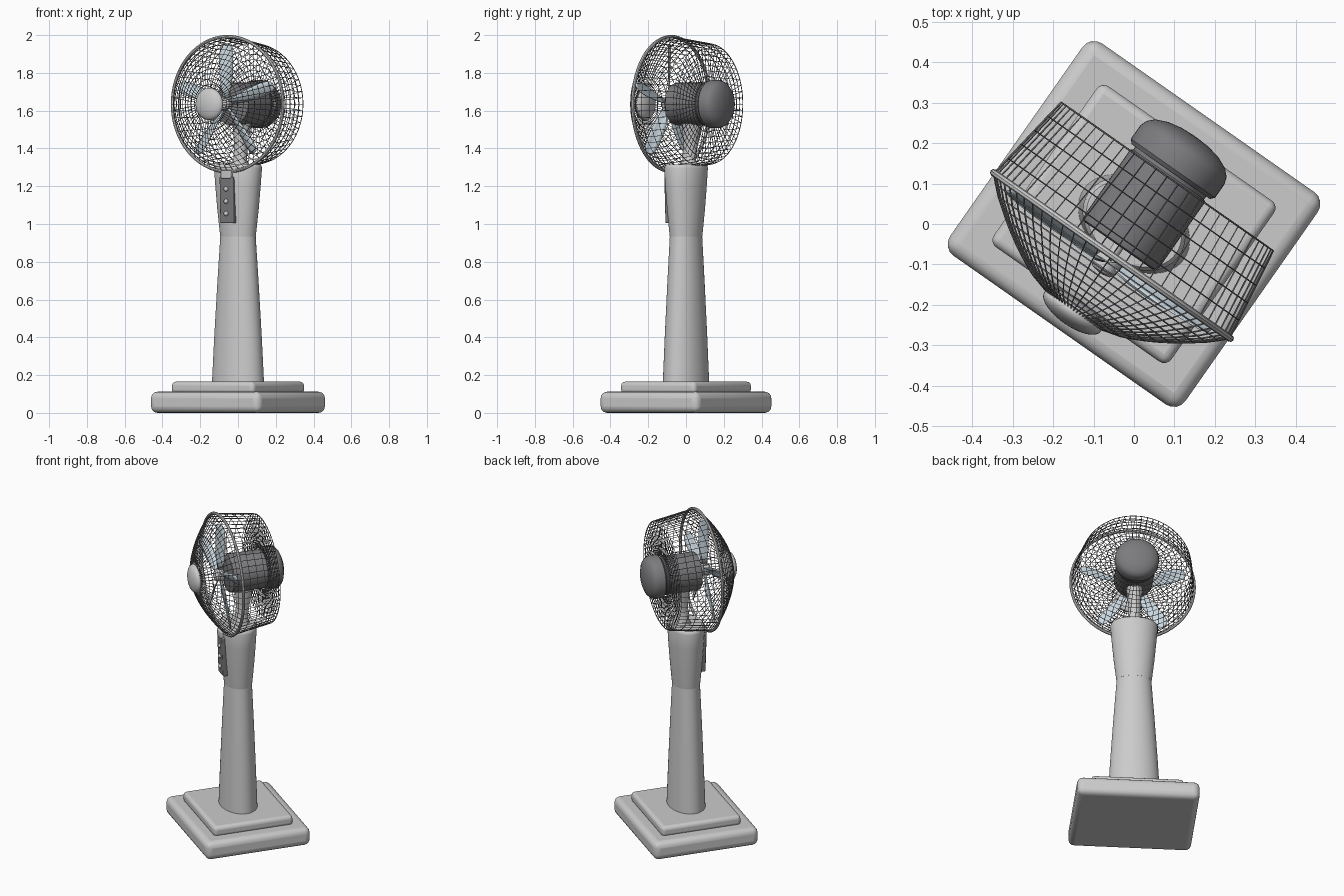
import bpy, bmesh, math
from mathutils import Matrix, Vector

if "Cube" in bpy.data.objects:
    bpy.data.objects.remove(bpy.data.objects["Cube"])

TURN = Matrix.Rotation(math.radians(-35), 4, 'Z')   # whole fan is turned on the floor
HUB_Z = 1.635


def material(name, rgb):
    m = bpy.data.materials.new(name)
    m.diffuse_color = (*rgb, 1)
    m.use_nodes = True
    m.node_tree.nodes["Principled BSDF"].inputs["Base Color"].default_value = m.diffuse_color
    return m


DARK = material("dark_grey", (0.2, 0.2, 0.21))
BLADE = material("pale_blue", (0.62, 0.72, 0.78))


def finish(name, bm, mat=None, smooth=True, bevel=0.0, segments=4):
    """Turn a bmesh into a named, shaded object."""
    bmesh.ops.recalc_face_normals(bm, faces=bm.faces)
    me = bpy.data.meshes.new(name)
    bm.to_mesh(me)
    bm.free()
    ob = bpy.data.objects.new(name, me)
    bpy.context.collection.objects.link(ob)
    ob.matrix_basis = TURN
    if mat:
        me.materials.append(mat)
    if bevel:
        mod = ob.modifiers.new("bevel", 'BEVEL')
        mod.width, mod.segments = bevel, segments
    if smooth:
        bpy.context.view_layer.objects.active = ob
        bpy.ops.object.select_all(action='DESELECT')
        ob.select_set(True)
        bpy.ops.object.shade_smooth_by_angle(angle=math.radians(35))
    return ob


def skin(rings, caps):
    """Bridge rings of points into a tube; a grid with closed loops."""
    bm = bmesh.new()
    vs = [[bm.verts.new(p) for p in ring] for ring in rings]
    n = len(vs[0])
    for a, b in zip(vs, vs[1:]):
        for i in range(n):
            j = (i + 1) % n
            bm.faces.new((a[i], a[j], b[j], b[i]))
    if caps:
        bm.faces.new(vs[0])
        bm.faces.new(vs[-1])
    return bm


def loft(sections, n=48):
    """Upright elliptical tube from (z, half width, half depth, y centre)."""
    return skin([[(a * math.cos(math.tau * i / n), y + b * math.sin(math.tau * i / n), z)
                  for i in range(n)] for z, a, b, y in sections], True)


def lathe(profile, n=48, caps=True):
    """Revolve (radius, y) points around the fan axis."""
    return skin([[(r * math.cos(math.tau * i / n), y, HUB_Z + r * math.sin(math.tau * i / n))
                  for i in range(n)] for r, y in profile], caps)


def box(size, loc, tilt=0.0):
    bm = bmesh.new()
    m = Matrix.Translation(loc) @ Matrix.Rotation(tilt, 4, 'X') @ Matrix.Diagonal((*size, 1))
    bmesh.ops.create_cube(bm, size=1, matrix=m)
    return bm


# Stepped base
finish("base_lower", box((0.71, 0.64, 0.112), (0, 0, 0.056)), bevel=0.035)
finish("base_upper", box((0.535, 0.485, 0.065), (0, 0, 0.133)), bevel=0.022)

# Column and flared control housing
finish("column", loft([(0.15, 0.152, 0.106, 0), (0.40, 0.138, 0.098, 0),
                       (0.70, 0.118, 0.087, 0), (0.945, 0.1, 0.077, 0)]))
finish("control_housing", loft([(0.935, 0.101, 0.078, 0), (0.96, 0.104, 0.081, 0),
                                (1.08, 0.118, 0.091, 0), (1.2, 0.129, 0.099, 0),
                                (1.295, 0.137, 0.104, 0), (1.308, 0.134, 0.101, 0),
                                (1.315, 0.127, 0.095, 0)]))

# Control panel with buttons, and the guard clip above it
finish("control_panel", box((0.085, 0.035, 0.245), (0, -0.092, 1.127), 0.03), DARK, bevel=0.006)
for i in range(3):
    bm = bmesh.new()
    bmesh.ops.create_uvsphere(bm, u_segments=16, v_segments=10, radius=0.013,
                              matrix=Matrix.Translation((0, -0.11, 1.055 + 0.065 * i)))
    finish(f"button_{i + 1}", bm)
finish("guard_clip", box((0.065, 0.035, 0.045), (0, -0.1, 1.263)), bevel=0.006)

# Neck carrying the motor
finish("neck", loft([(1.31, 0.05, 0.05, 0.02), (1.34, 0.036, 0.036, 0.02),
                     (1.43, 0.036, 0.04, 0.03), (1.55, 0.05, 0.06, 0.04)], 32))

# Motor body, rounded rear cap and shaft
finish("motor_body", lathe([(0.1, -0.066), (0.11, -0.062), (0.113, -0.05), (0.113, 0.145),
                            (0.107, 0.149), (0.107, 0.175)]), DARK)
finish("motor_cap", lathe([(0.118, 0.158), (0.127, 0.168), (0.127, 0.208), (0.121, 0.226),
                           (0.105, 0.242), (0.075, 0.255), (0.04, 0.262), (0.005, 0.264)]), DARK)
finish("shaft", lathe([(0.014, -0.14), (0.014, -0.05)], 20))
finish("blade_hub", lathe([(0.006, -0.147), (0.026, -0.143), (0.035, -0.132),
                           (0.035, -0.095), (0.03, -0.09)], 32))

# Five twisted blades
STATIONS = [(0.025, 0.016, 45), (0.09, 0.028, 38), (0.17, 0.036, 32),
            (0.25, 0.038, 26), (0.3, 0.032, 23), (0.318, 0.018, 22)]
for k in range(5):
    bm = bmesh.new()
    spin = Matrix.Rotation(-math.tau * k / 5, 3, 'Y')
    grid = []
    for r, half, pitch in STATIONS:
        c, s = math.cos(math.radians(pitch)), math.sin(math.radians(pitch))
        grid.append([bm.verts.new(spin @ Vector((t * half * c, -0.115 + t * half * s + 0.006 * t * t, r))
                                  + Vector((0, 0, HUB_Z))) for t in (-1, -0.5, 0, 0.5, 1)])
    for a, b in zip(grid, grid[1:]):
        for i in range(4):
            bm.faces.new((a[i], a[i + 1], b[i + 1], b[i]))
    ob = finish(f"blade_{k + 1}", bm, BLADE)
    ob.modifiers.new("thickness", 'SOLIDIFY').thickness = 0.004


# Wire guards: revolved grids turned into wires
def resample(points, count):
    """Even steps along a profile."""
    pts = [Vector(p) for p in points]
    lens = [(b - a).length for a, b in zip(pts, pts[1:])]
    out = []
    for i in range(count + 1):
        d, k = sum(lens) * i / count, 0
        while k < len(lens) - 1 and d > lens[k]:
            d -= lens[k]
            k += 1
        out.append(pts[k].lerp(pts[k + 1], min(1, d / lens[k])))
    return out


def guard(name, profile):
    ob = finish(name, lathe(profile, 60, False), DARK, smooth=False)
    mod = ob.modifiers.new("wires", 'WIREFRAME')
    mod.thickness = 0.0045
    mod.use_even_offset = False
    mod.use_boundary = True


guard("front_guard", resample([(0.357, -0.095), (0.318, -0.133), (0.255, -0.18),
                               (0.2, -0.214), (0.14, -0.244), (0.075, -0.262)], 11))
guard("rear_guard", resample([(0.355, -0.093), (0.32, 0.143)], 5)
      + resample([(0.32, 0.143), (0.12, 0.143)], 7)[1:])

# Rim joining both guards
n = 72
rim = [[((0.357 + 0.009 * math.cos(u)) * math.cos(math.tau * i / n),
         -0.095 + 0.009 * math.sin(u),
         HUB_Z + (0.357 + 0.009 * math.cos(u)) * math.sin(math.tau * i / n)) for i in range(n)]
       for u in (math.tau * j / 8 for j in range(9))]
bm = skin(rim, False)
bmesh.ops.remove_doubles(bm, verts=bm.verts, dist=1e-5)
finish("guard_rim", bm)

# Domed centre badge, left plain
bm = bmesh.new()
bmesh.ops.create_uvsphere(bm, u_segments=40, v_segments=20, radius=1,
                          matrix=Matrix.Translation((0, -0.265, HUB_Z))
                          @ Matrix.Diagonal((0.085, 0.035, 0.085, 1)))
finish("guard_cap", bm)
